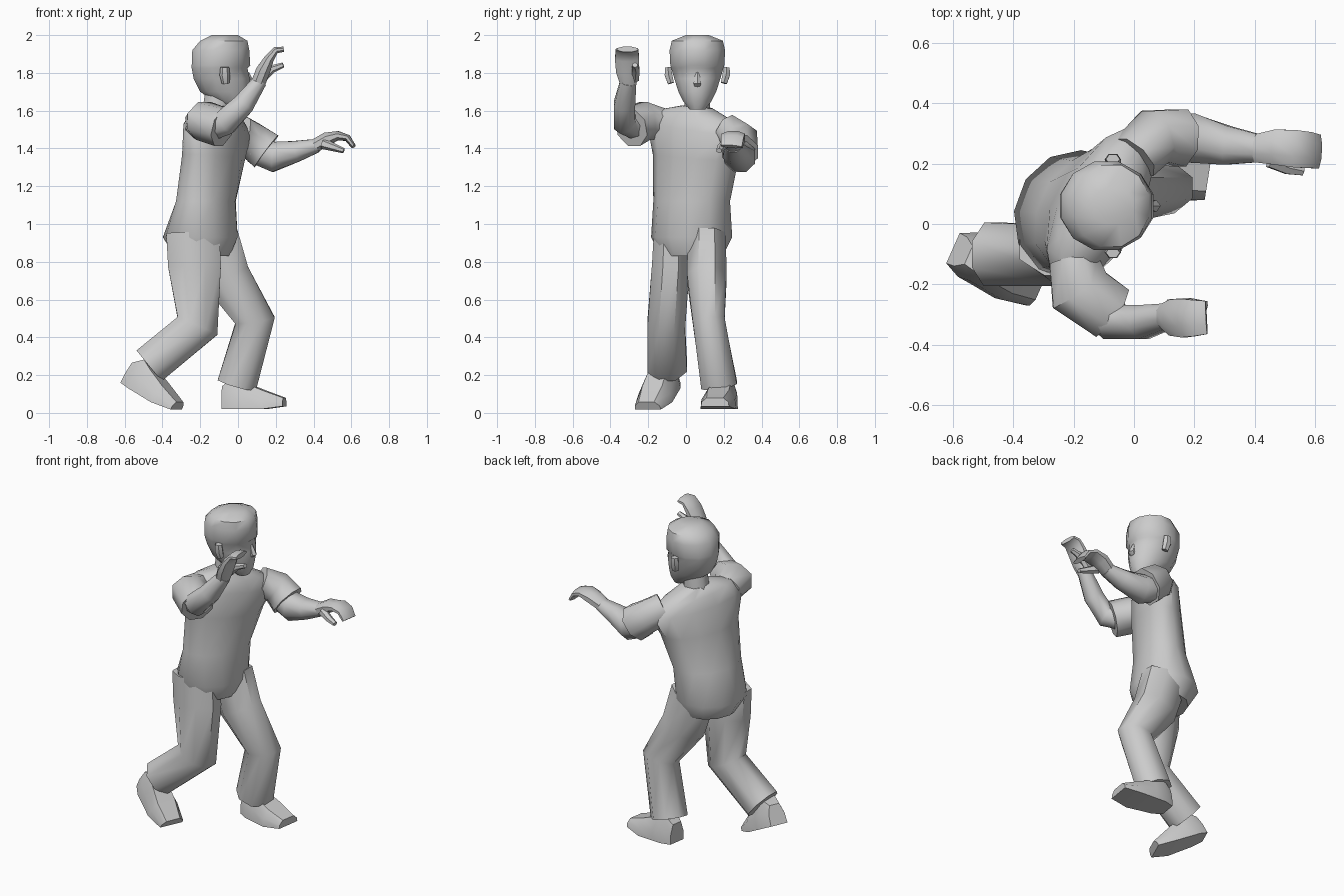
import bpy, bmesh
from math import sin, cos, pi, radians
from mathutils import Vector, Matrix


def make(name, loops, angle=50):
    """Skin a list of equal-length vertex loops into a capped solid."""
    bm = bmesh.new()
    rows = [[bm.verts.new(p) for p in loop] for loop in loops]
    n = len(rows[0])
    for a, b in zip(rows, rows[1:]):
        for i in range(n):
            bm.faces.new((a[i], a[(i + 1) % n], b[(i + 1) % n], b[i]))
    bm.faces.new(rows[0][::-1])
    bm.faces.new(rows[-1])
    bmesh.ops.recalc_face_normals(bm, faces=bm.faces)
    me = bpy.data.meshes.new(name)
    bm.to_mesh(me)
    bm.free()
    ob = bpy.data.objects.new(name, me)
    bpy.context.collection.objects.link(ob)
    bpy.ops.object.select_all(action='DESELECT')
    ob.select_set(True)
    bpy.context.view_layer.objects.active = ob
    bpy.ops.object.shade_smooth_by_angle(angle=radians(angle))
    return ob


def ring(c, u, v, n=8):
    k = 1 / cos(pi / n)
    return [Vector(c) + k * (u * cos((i + .5) * 2 * pi / n) + v * sin((i + .5) * 2 * pi / n))
            for i in range(n)]


def tube(name, pts, side=(0, 1, 0), n=8):
    """Limb along points (x, y, z, half width along side, half thickness)."""
    P = [Vector(p[:3]) for p in pts]
    loops = []
    for i, p in enumerate(pts):
        t = Vector()
        if i:
            t += (P[i] - P[i - 1]).normalized()
        if i < len(P) - 1:
            t += (P[i + 1] - P[i]).normalized()
        t.normalize()
        s = Vector(side)
        s = (s - t * s.dot(t)).normalized()
        loops.append(ring(P[i], s * p[3], t.cross(s) * p[4], n))
    return make(name, loops)


# Torso: twisted rings (z, x, y, half width, half depth, turn, shoulder tilt)
torso = []
for z, x, y, w, d, a, tilt in [
        (.83, -.19, .03, .16, .14, 70, 0), (.93, -.20, .03, .21, .19, 70, 0),
        (1.12, -.17, .03, .205, .145, 66, 0), (1.35, -.13, .05, .235, .135, 63, .08),
        (1.50, -.11, .06, .285, .125, 62, .14), (1.57, -.11, .06, .22, .10, 62, .16),
        (1.62, -.11, .06, .08, .075, 62, .1)]:
    a = radians(a)
    torso.append(ring((x, y, z), Vector((cos(a), sin(a), -tilt)) * w,
                      Vector((-sin(a), cos(a), 0)) * d, 12))
make("torso", torso)

# Neck and head
tube("neck", [(-.12, .06, 1.55, .07, .075), (-.10, .06, 1.72, .065, .07)])
head = []
for z, x0, x1, hy in [(1.605, -.04, .03, .04), (1.65, -.13, .052, .075), (1.70, -.20, .06, .10),
                      (1.77, -.235, .062, .122), (1.825, -.245, .05, .138),
                      (1.84, -.245, .065, .143), (1.92, -.242, .06, .147),
                      (1.97, -.20, .05, .135), (2.0, -.14, 0, .06)]:
    head.append(ring(((x0 + x1) / 2, .06, z), Vector(((x1 - x0) / 2, 0, 0)),
                     Vector((0, hy, 0)), 12))
make("head", head)
tube("nose", [(.045, .06, 1.80, .01, .012), (.06, .06, 1.745, .02, .025),
              (.055, .06, 1.73, .015, .01)], n=6)
for s, label in ((-1, "right"), (1, "left")):
    tube(label + "_ear", [(-.065, .06 + s * .14, 1.745, .016, .018),
                          (-.07, .06 + s * .153, 1.79, .02, .024),
                          (-.07, .06 + s * .155, 1.83, .016, .02)], n=6)

# Trouser legs
tube("right_leg", [(-.24, -.08, .96, .09, .14), (-.23, -.08, .78, .10, .14),
                   (-.215, -.105, .46, .10, .115), (-.47, -.10, .25, .105, .105)])
tube("left_leg", [(-.13, .11, .94, .10, .13), (-.06, .11, .72, .105, .125),
                  (.09, .12, .49, .085, .105), (-.005, .175, .15, .095, .105)])

# Shoes: wedge sections (along, bottom, top, half width)
shoe = [(0, 0, .12, .055), (.06, 0, .17, .08), (.12, 0, .14, .085),
        (.22, 0, .10, .095), (.33, .015, .06, .075)]


def foot(name, pos, turn, pitch):
    m = (Matrix.Translation(pos) @ Matrix.Rotation(radians(turn), 4, 'Z')
         @ Matrix.Rotation(radians(pitch), 4, 'Y'))
    make(name, [[m @ Vector(p) for p in ((x, -w, b), (x, w, b), (x, w * .95, b + (t - b) * .5),
                                         (x, w * .6, t), (x, -w * .6, t),
                                         (x, -w * .95, b + (t - b) * .5))]
                for x, b, t, w in shoe], 40)


foot("right_foot", (-.60, -.08, .16), -24, 28)
foot("left_foot", (-.08, .205, .02), -9, 0)

# Short sleeves
tube("right_sleeve", [(-.20, -.12, 1.53, .08, .08), (-.18, -.22, 1.545, .10, .105),
                      (-.08, -.29, 1.51, .10, .095)], side=(0, 0, 1))
tube("left_sleeve", [(0, .22, 1.49, .08, .09), (.07, .29, 1.445, .09, .095),
                     (.15, .285, 1.385, .095, .105)])

# Bare arms
tube("right_arm", [(-.12, -.26, 1.52, .07, .07), (-.065, -.325, 1.54, .062, .068),
                   (.03, -.325, 1.635, .056, .058), (.115, -.305, 1.755, .042, .038)])
tube("left_arm", [(.08, .29, 1.40, .07, .075), (.19, .285, 1.355, .082, .08),
                  (.31, .26, 1.385, .064, .056), (.42, .25, 1.415, .045, .036)])

# Hands: palm with curled fingers, plus thumb
tube("right_hand", [(.105, -.305, 1.74, .042, .038), (.132, -.31, 1.81, .06, .038),
                    (.165, -.312, 1.875, .064, .026), (.20, -.312, 1.92, .06, .018),
                    (.24, -.31, 1.925, .055, .014)])
tube("right_thumb", [(.12, -.27, 1.77, .02, .025), (.18, -.265, 1.82, .02, .018),
                     (.24, -.27, 1.842, .014, .012)], n=6)
tube("left_hand", [(.40, .25, 1.41, .045, .036), (.47, .255, 1.45, .058, .036),
                   (.53, .25, 1.468, .062, .024), (.58, .245, 1.455, .06, .018),
                   (.612, .24, 1.41, .056, .013)])
tube("left_thumb", [(.45, .21, 1.425, .022, .025), (.51, .185, 1.405, .02, .018),
                    (.56, .175, 1.388, .014, .012)], n=6)
